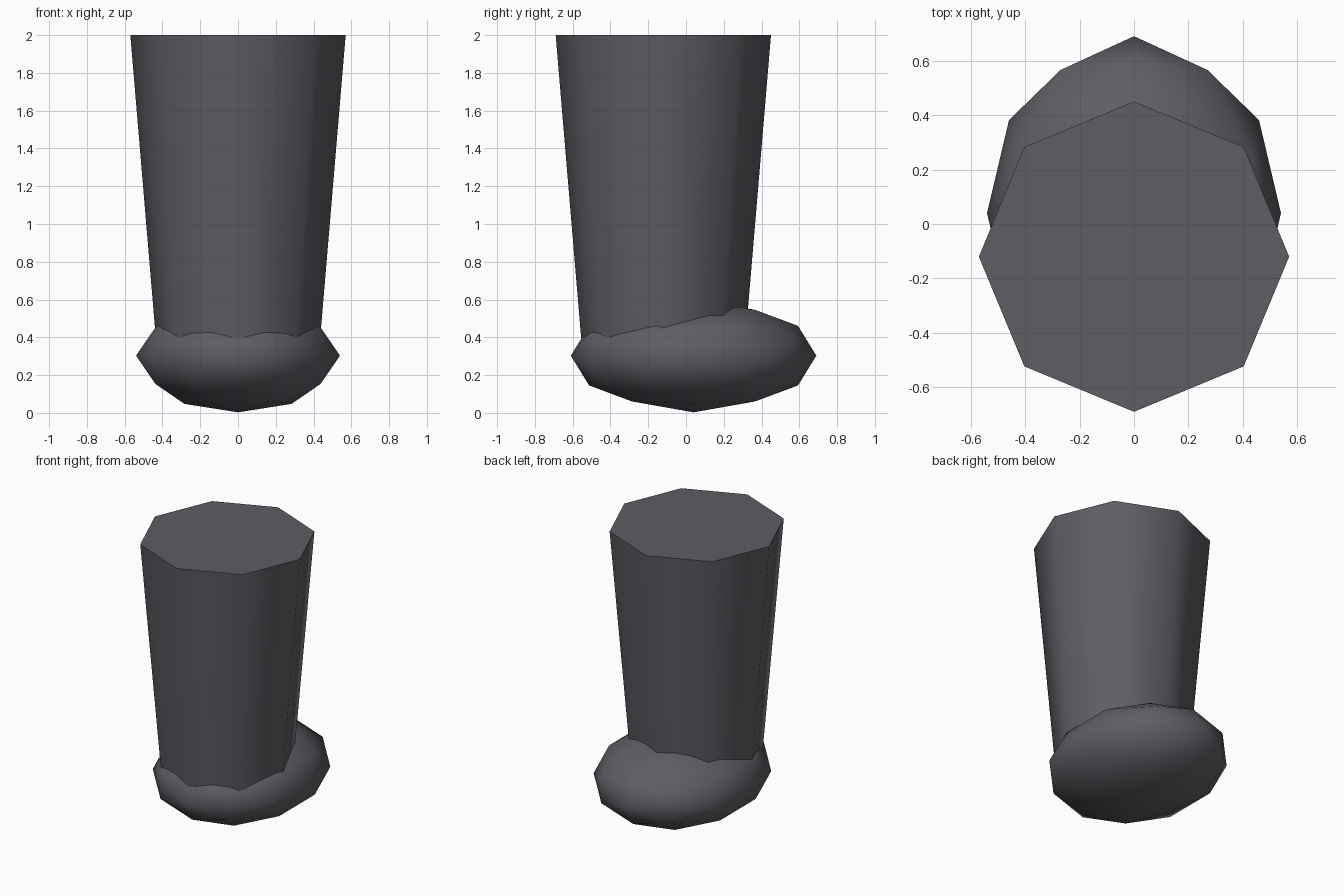
import bpy, bmesh, math
from mathutils import Vector

if "Cube" in bpy.data.objects:
    bpy.data.objects.remove(bpy.data.objects["Cube"], do_unlink=True)

# Single dark grey material
grey = bpy.data.materials.new("dark_grey")
grey.use_nodes = True
color = (0.115, 0.108, 0.125, 1)
grey.diffuse_color = color
grey.node_tree.nodes["Principled BSDF"].inputs["Base Color"].default_value = color


def add_part(name, bm, location):
    bmesh.ops.recalc_face_normals(bm, faces=bm.faces)
    mesh = bpy.data.meshes.new(name)
    bm.to_mesh(mesh)
    bm.free()
    mesh.materials.append(grey)
    obj = bpy.data.objects.new(name, mesh)
    obj.location = location
    bpy.context.collection.objects.link(obj)
    bpy.ops.object.select_all(action="DESELECT")
    obj.select_set(True)
    bpy.context.view_layer.objects.active = obj
    bpy.ops.object.shade_smooth_by_angle(angle=math.radians(65))
    return obj


# Leg: tapered eight-sided column, wider at the top
bottom, top = 0.3, 2.0
bm = bmesh.new()
bmesh.ops.create_cone(bm, cap_ends=True, segments=8,
                      radius1=0.427, radius2=0.57, depth=top - bottom)
add_part("leg", bm, (0, -0.12, (top + bottom) / 2))

# Foot: icosahedron aligned to the axes, subdivided once and flattened
bm = bmesh.new()
golden = (1 + math.sqrt(5)) / 2
for a in (-1, 1):
    for b in (-golden, golden):
        for corner in ((b, a, 0), (0, b, a), (a, 0, b)):
            bm.verts.new(corner)
bmesh.ops.convex_hull(bm, input=bm.verts)
bmesh.ops.subdivide_edges(bm, edges=bm.edges[:], cuts=1, use_grid_fill=True)
radii = Vector((0.54, 0.65, 0.3))
for v in bm.verts:
    v.co = v.co.normalized() * radii
add_part("foot", bm, (0, 0.04, 0.303))
